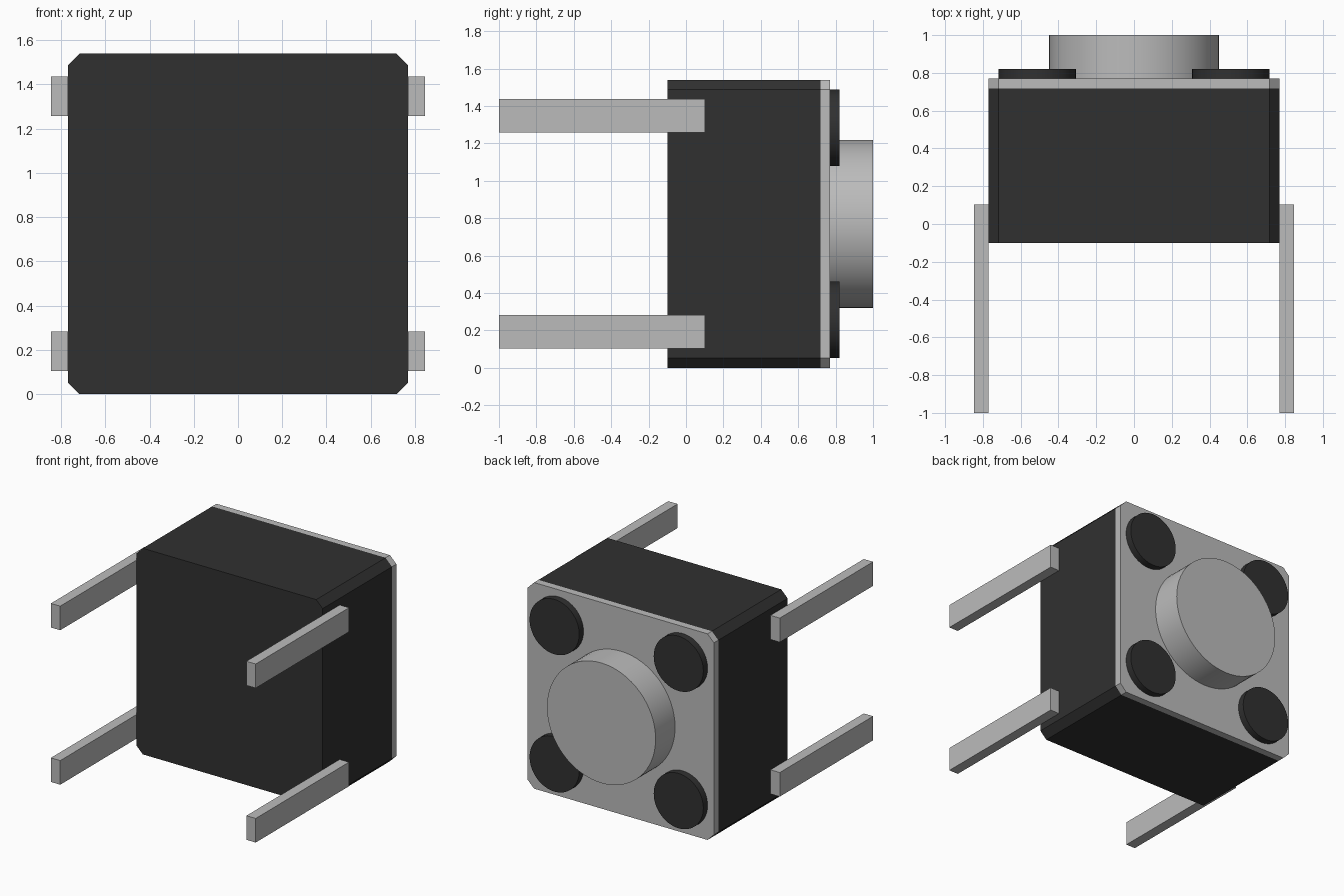
import bpy
import bmesh
import math
from mathutils import Matrix

cube = bpy.data.objects.get("Cube")
if cube:
    bpy.data.objects.remove(cube, do_unlink=True)


def make_material(name, value):
    mat = bpy.data.materials.new(name)
    mat.use_nodes = True
    colour = (value, value, value, 1)
    mat.diffuse_color = colour
    mat.node_tree.nodes["Principled BSDF"].inputs["Base Color"].default_value = colour
    return mat


black = make_material("black plastic", 0.03)
metal = make_material("grey metal", 0.5)
MID = 0.77  # half width of the square housing, also its centre height


def add_object(name, bm, mat):
    mesh = bpy.data.meshes.new(name)
    bmesh.ops.recalc_face_normals(bm, faces=bm.faces)
    bm.to_mesh(mesh)
    bm.free()
    mesh.materials.append(mat)
    obj = bpy.data.objects.new(name, mesh)
    bpy.context.collection.objects.link(obj)
    return obj


def chamfered_block(name, y0, y1, mat, cut=0.053):
    """Square block with its four corners cut, extruded along y."""
    bm = bmesh.new()
    e, c = MID, MID - cut
    outline = [(c, -e), (e, -c), (e, c), (c, e), (-c, e), (-e, c), (-e, -c), (-c, -e)]
    face = bm.faces.new([bm.verts.new((x, y0, z + MID)) for x, z in outline])
    out = bmesh.ops.extrude_face_region(bm, geom=[face], use_keep_orig=True)
    verts = [v for v in out["geom"] if isinstance(v, bmesh.types.BMVert)]
    bmesh.ops.translate(bm, verts=verts, vec=(0, y1 - y0, 0))
    return add_object(name, bm, mat)


def disc(name, x, z, radius, y0, y1, mat):
    """Round disc with its axis along y."""
    bm = bmesh.new()
    place = Matrix.Translation((x, (y0 + y1) / 2, z)) @ Matrix.Rotation(math.pi / 2, 4, "X")
    bmesh.ops.create_cone(bm, cap_ends=True, segments=64, radius1=radius,
                          radius2=radius, depth=y1 - y0, matrix=place)
    obj = add_object(name, bm, mat)
    bpy.ops.object.select_all(action="DESELECT")
    obj.select_set(True)
    bpy.context.view_layer.objects.active = obj
    bpy.ops.object.shade_smooth_by_angle(angle=math.radians(30))
    return obj


def box(name, centre, size, mat):
    bm = bmesh.new()
    place = Matrix.Translation(centre) @ Matrix.Diagonal((*size, 1))
    bmesh.ops.create_cube(bm, size=1, matrix=place)
    return add_object(name, bm, mat)


# Housing, cover plate and push button
chamfered_block("housing", -0.1, 0.718, black)
chamfered_block("cover_plate", 0.718, 0.77, metal)
disc("button", 0, MID, 0.449, 0.77, 1.0, metal)

# Corner rivets and contact pins
for side, sx in (("left", 1), ("right", -1)):
    for level, sz in (("upper", 1), ("lower", -1)):
        disc(f"{level}_{side}_rivet", sx * 0.513, MID + sz * 0.513, 0.205, 0.77, 0.821, black)
        box(f"{level}_{side}_pin", (sx * 0.808, -0.449, MID + sz * 0.577),
            (0.077, 1.102, 0.18), metal)
